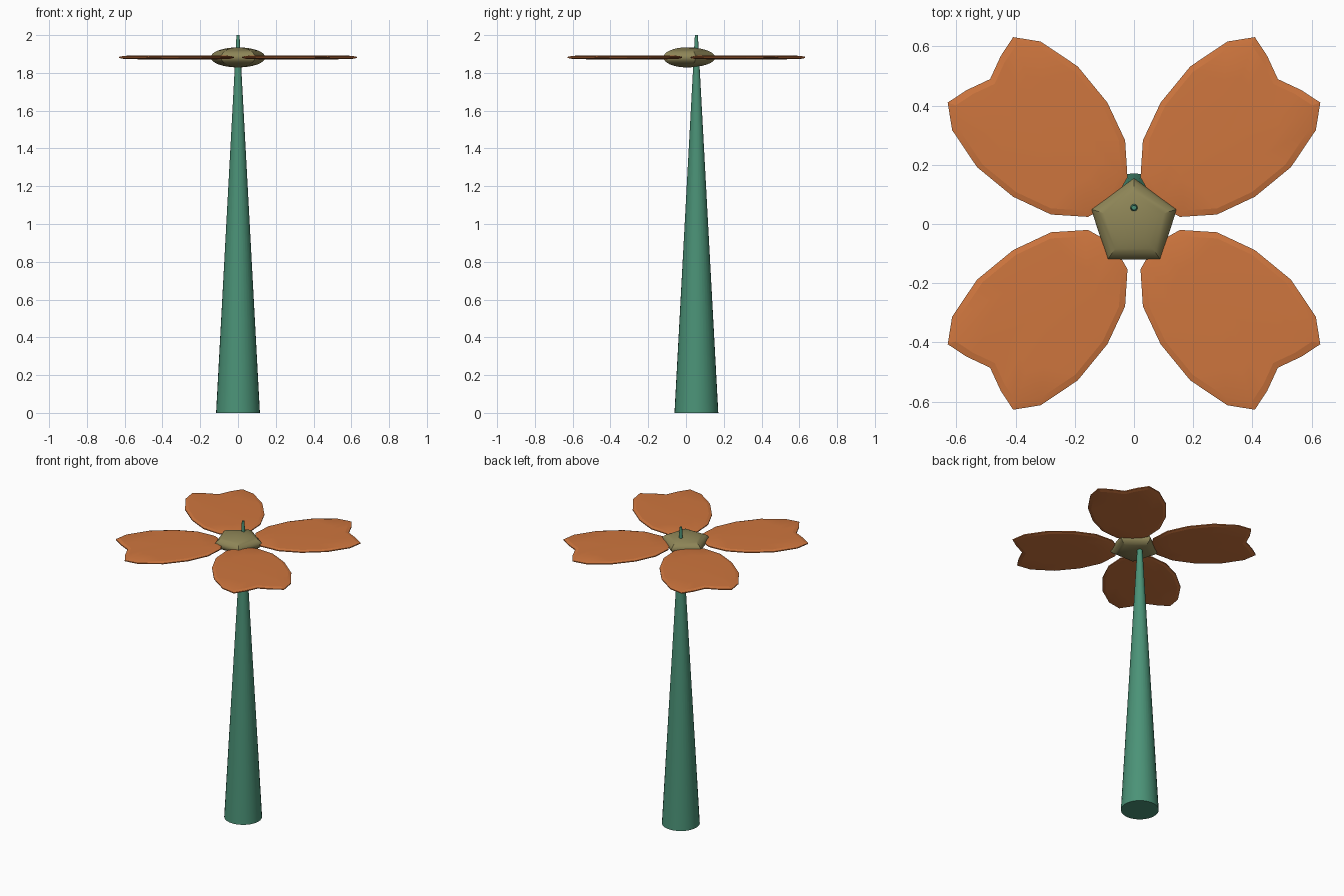
import bpy, bmesh, math
from mathutils import Vector

if "Cube" in bpy.data.objects:
    bpy.data.objects.remove(bpy.data.objects["Cube"])


def material(name, rgb):
    m = bpy.data.materials.new(name)
    m.diffuse_color = (*rgb, 1)
    m.use_nodes = True
    m.node_tree.nodes["Principled BSDF"].inputs["Base Color"].default_value = m.diffuse_color
    return m


GREEN = material("stem green", (0.07, 0.29, 0.185))
ORANGE = material("petal orange", (0.62, 0.18, 0.048))
OLIVE = material("olive centre", (0.27, 0.235, 0.095))
MID_Z = 1.882


def finish(name, bm, mat):
    bmesh.ops.recalc_face_normals(bm, faces=bm.faces[:])
    me = bpy.data.meshes.new(name)
    bm.to_mesh(me)
    bm.free()
    me.materials.append(mat)
    ob = bpy.data.objects.new(name, me)
    bpy.context.collection.objects.link(ob)
    return ob


def smooth(ob, angle):
    bpy.ops.object.select_all(action='DESELECT')
    ob.select_set(True)
    bpy.context.view_layer.objects.active = ob
    bpy.ops.object.shade_smooth_by_angle(angle=math.radians(angle))


def loft(bm, rings, low, high):
    """Skin closed rings of points and close both ends with a fan."""
    loops = [[bm.verts.new(p) for p in r] for r in rings]
    n = len(loops[0])
    for a, b in zip(loops, loops[1:]):
        for i in range(n):
            j = (i + 1) % n
            bm.faces.new((a[i], a[j], b[j], b[i]))
    for loop, tip in ((loops[0], low), (loops[-1], high)):
        t = bm.verts.new(tip)
        for i in range(n):
            bm.faces.new((loop[i], loop[(i + 1) % n], t))


# Tapered stem, its tip poking through the flower centre
bm = bmesh.new()
bmesh.ops.create_cone(bm, cap_ends=True, segments=32, radius1=0.116,
                      radius2=0.008, depth=2)
bmesh.ops.translate(bm, verts=bm.verts[:], vec=(0, 0.055, 1))
smooth(finish("stem", bm, GREEN), 30)

# Five-sided flattened flower centre
bm = bmesh.new()
rings = []
for k in range(1, 16):
    t = -math.pi / 2 + math.pi * k / 16
    r, z = 0.152 * math.cos(t), MID_Z + 0.053 * math.sin(t)
    rings.append([(r * math.cos(a), 0.003 + r * math.sin(a), z)
                  for a in (math.pi / 2 + math.tau * i / 5 for i in range(5))])
loft(bm, rings, (0, 0.003, MID_Z - 0.053), (0, 0.003, MID_Z + 0.053))
smooth(finish("flower_centre", bm, OLIVE), 30)

# Four notched petals with bevelled rims, on the diagonals
half = [(0.022, 0.155), (0.03, 0.28), (0.09, 0.408), (0.19, 0.53),
        (0.315, 0.614), (0.408, 0.629), (0.45, 0.565)]
outline = [(0.07, 0.07)] + half + [(0.486, 0.487)] + [(y, x) for x, y in half[::-1]]
middle = Vector((0.29, 0.29))
LAYERS = [(0.6, -0.0105), (0.92, -0.0085), (1, -0.003),
          (1, 0.003), (0.92, 0.0085), (0.6, 0.0105)]
for side, sx in (("right", 1), ("left", -1)):
    for end, sy in (("back", 1), ("front", -1)):
        def place(p, z):
            return (sx * p.x, sy * p.y + 0.002, MID_Z + z)
        bm = bmesh.new()
        rings = [[place(middle.lerp(Vector(p), s), z) for p in outline]
                 for s, z in LAYERS]
        loft(bm, rings, place(middle, -0.011), place(middle, 0.011))
        smooth(finish(f"petal_{end}_{side}", bm, ORANGE), 12)
